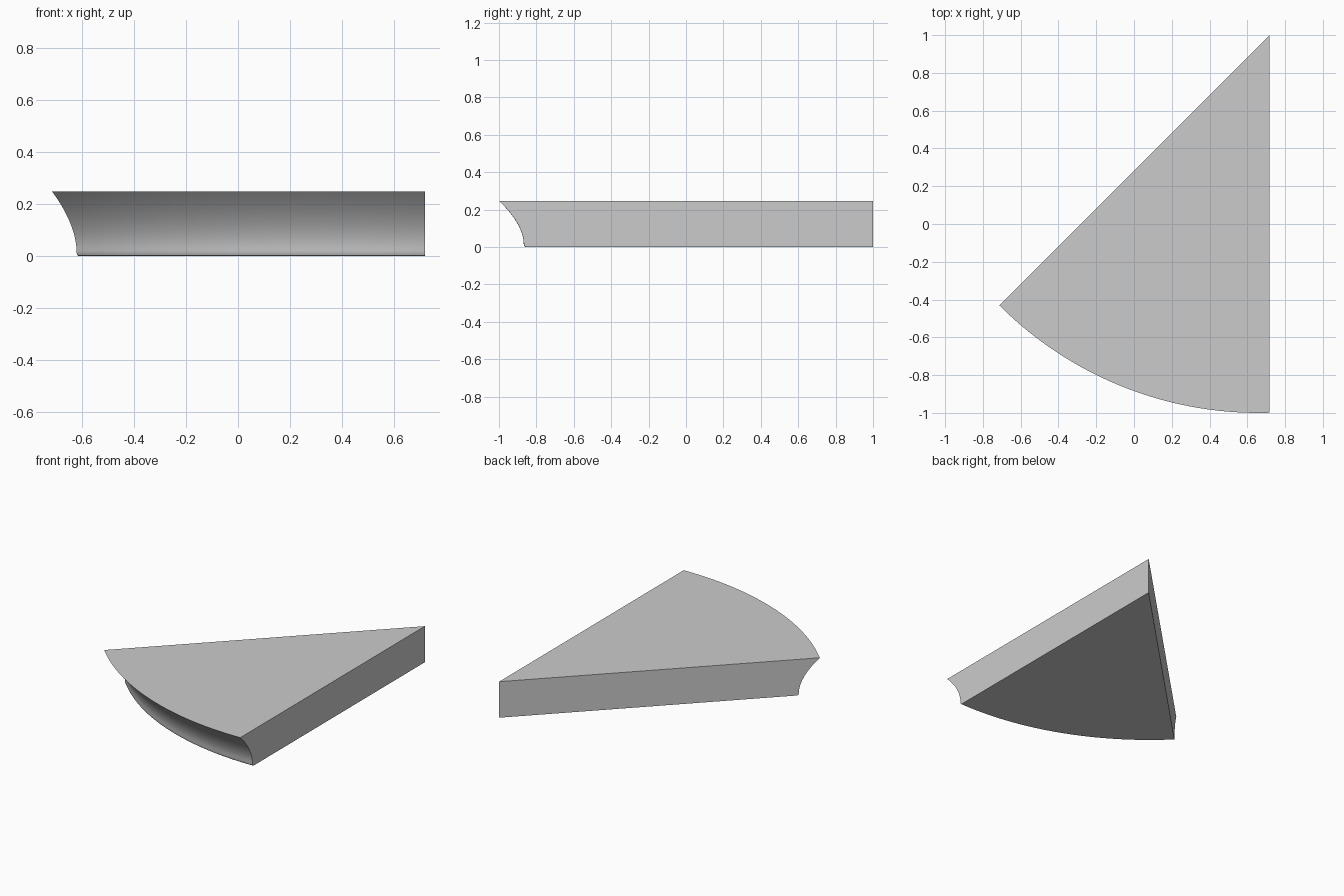
import bpy, bmesh, math
from mathutils import Vector

cube = bpy.data.objects.get("Cube")
if cube:
    bpy.data.objects.remove(cube, do_unlink=True)

HEIGHT = 0.247
APEX = Vector((0.717, 1.0))
CENTRE, RADIUS = Vector((0.66, 0.94)), 1.94   # circle of the curved rim
STEPS = 48

grey = bpy.data.materials.new("plain grey")
grey.use_nodes = True
colour = (0.6, 0.6, 0.6, 1)
grey.diffuse_color = colour
grey.node_tree.nodes["Principled BSDF"].inputs["Base Color"].default_value = colour


def rim_point(angle, inset):
    """Point where a ray from the apex meets the rim, pulled inwards."""
    ray = Vector((-math.sin(angle), -math.cos(angle)))
    to_centre = CENTRE - APEX
    along = to_centre.dot(ray)
    reach = along + math.sqrt(along ** 2 - to_centre.length_squared + RADIUS ** 2)
    return APEX + ray * (reach - inset)


# Concave cove profile as (inset, z), with a small rounded lower lip
LIP = 0.02
profile = [(0.142, 0), (0.136, 0.004), (0.133, 0.011)]
for i in range(15):
    t = i / 14
    profile.append((0.132 * (1 - t ** 1.8), LIP + (HEIGHT - LIP) * t))

# Wedge: rim grid, flat top and bottom, two straight side walls
bm = bmesh.new()
rows = []
for inset, z in profile:
    row = []
    for i in range(STEPS + 1):
        p = rim_point(math.pi / 4 * i / STEPS, inset)
        row.append(bm.verts.new((p.x, p.y, z)))
    rows.append(row)
low = bm.verts.new((APEX.x, APEX.y, 0))
high = bm.verts.new((APEX.x, APEX.y, HEIGHT))

for a, b in zip(rows, rows[1:]):
    for i in range(STEPS):
        bm.faces.new((a[i], a[i + 1], b[i + 1], b[i]))
bm.faces.new([low] + rows[0])
bm.faces.new([high] + rows[-1])
for side in (0, -1):
    bm.faces.new([low] + [row[side] for row in rows] + [high])
bmesh.ops.recalc_face_normals(bm, faces=bm.faces)

mesh = bpy.data.meshes.new("wedge_slab")
bm.to_mesh(mesh)
bm.free()
mesh.materials.append(grey)
slab = bpy.data.objects.new("wedge_slab", mesh)
bpy.context.collection.objects.link(slab)

# Smooth cove, crisp outer edges
bpy.ops.object.select_all(action='DESELECT')
slab.select_set(True)
bpy.context.view_layer.objects.active = slab
bpy.ops.object.shade_smooth_by_angle(angle=math.radians(30))
